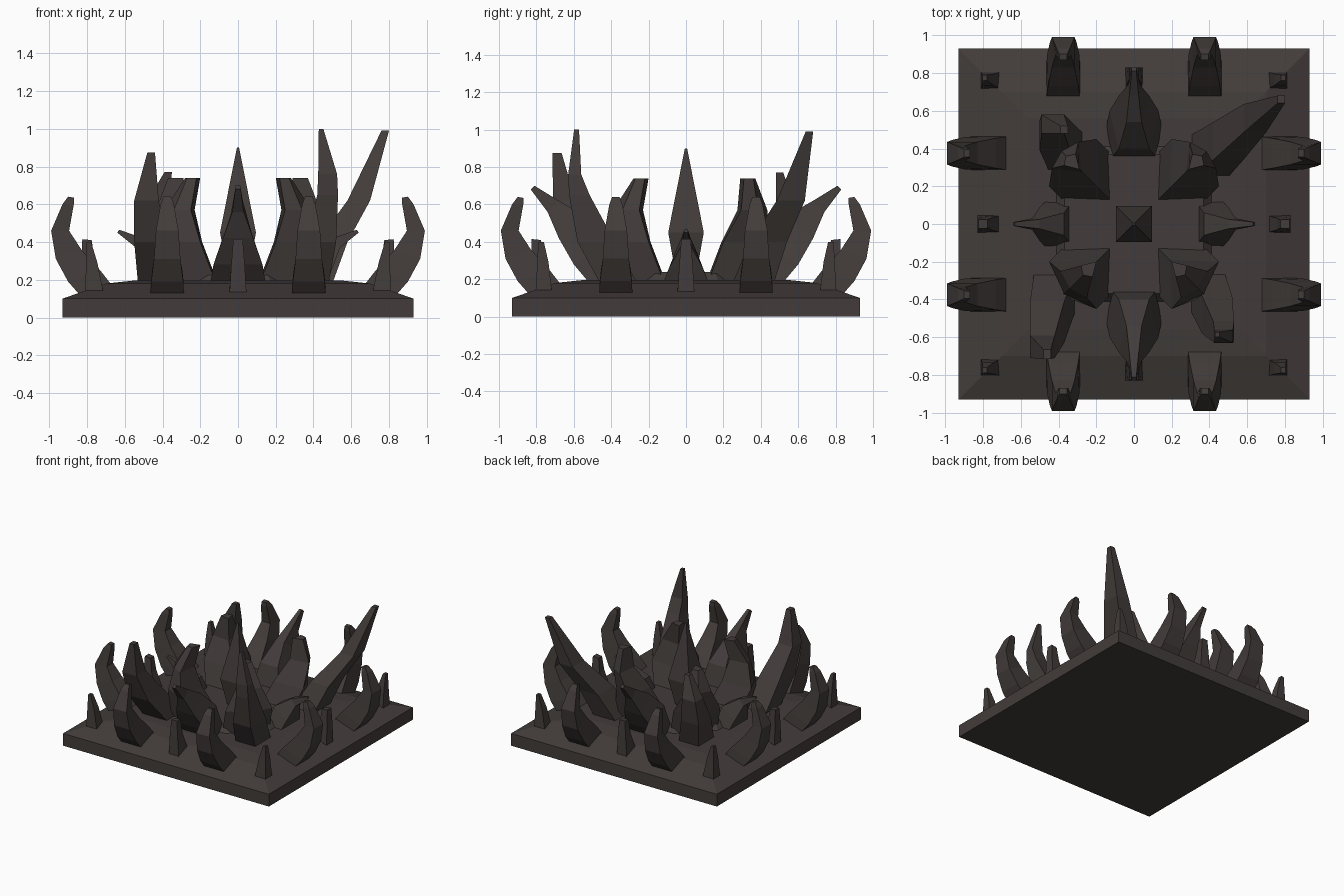
import bpy, bmesh
from math import cos, sin, pi

if "Cube" in bpy.data.objects:
    bpy.data.objects.remove(bpy.data.objects["Cube"])

DARK = bpy.data.materials.new("charcoal")
DARK.diffuse_color = (0.055, 0.046, 0.043, 1)
DARK.use_nodes = True
DARK.node_tree.nodes["Principled BSDF"].inputs["Base Color"].default_value = DARK.diffuse_color


def loft(name, rings):
    """Skin a stack of equal-sided rings and cap both ends."""
    bm = bmesh.new()
    loops = [[bm.verts.new(p) for p in r] for r in rings]
    n = len(loops[0])
    for a, b in zip(loops, loops[1:]):
        for i in range(n):
            j = (i + 1) % n
            bm.faces.new((a[i], a[j], b[j], b[i]))
    bm.faces.new(loops[0][::-1])
    bm.faces.new(loops[-1])
    bmesh.ops.recalc_face_normals(bm, faces=bm.faces)
    me = bpy.data.meshes.new(name)
    bm.to_mesh(me)
    bm.free()
    me.materials.append(DARK)
    ob = bpy.data.objects.new(name, me)
    bpy.context.collection.objects.link(ob)
    return ob


def box(x, y, z, hx, hy):
    return [(x - hx, y - hy, z), (x + hx, y - hy, z), (x + hx, y + hy, z), (x - hx, y + hy, z)]


def box_loft(name, rows):
    return loft(name, [box(*r) for r in rows])


def claw(name, rows, ang, shift=0.0):
    """Rows: inner (r, z), outer (r, z), inner half width, outer half width."""
    c, s = cos(ang), sin(ang)
    rings = []
    for ri, zi, ro, zo, wi, wo in rows:
        local = [(ri, -wi, zi), (ro, -wo, zo), (ro, wo, zo), (ri, wi, zi)]
        rings.append([(r * c - (w + shift) * s, r * s + (w + shift) * c, z) for r, w, z in local])
    return loft(name, rings)


# Square slab with sloped top
box_loft("base_slab", [(0, 0, 0, .93, .93), (0, 0, .1, .93, .93),
                       (0, 0, .18, .7, .7), (0, 0, .195, .56, .56)])

# Octagonal floor plate in the middle
def octagon(r, z):
    return [(r * cos(pi / 8 + i * pi / 4), r * sin(pi / 8 + i * pi / 4), z) for i in range(8)]
loft("floor_plate", [octagon(.47, .17), octagon(.40, .24)])

# Central spire
box_loft("central_spire", [(0, 0, .2, .05, .05), (0, 0, .45, .095, .095), (0, 0, .9, .006, .006)])

# Inner diagonal claws
def kite(a, b, c, d, z, sx, sy, dx=0, dy=0):
    return [(sx * (x + dx), sy * (y + dy), z) for x, y in ((a, a), (b, c), (d, d), (c, b))]
for sx in (-1, 1):
    for sy in (-1, 1):
        k = .09 if sy > 0 else 0
        loft("inner_claw", [kite(.11, .37, .12, .38, .19, sx, sy),
                            kite(.19, .45, .2, .37, .4, sx, sy),
                            kite(.23, .39, .25, .34, .57, sx, sy, k / 2, k / 2),
                            kite(.20, .28, .22, .27, .74, sx, sy, k, k)])

# Four uneven tall corner horns
box_loft("horn_front_left", [(-.42, -.36, .18, .11, .10), (-.46, -.52, .4, .09, .11),
                             (-.485, -.65, .62, .065, .06), (-.46, -.69, .875, .02, .025)])
box_loft("horn_front_right", [(.39, -.36, .18, .09, .10), (.44, -.48, .4, .08, .10),
                              (.475, -.57, .65, .055, .055), (.475, -.595, .76, .05, .035),
                              (.44, -.585, 1.0, .012, .013)])
box_loft("horn_back_right", [(.40, .36, .18, .10, .11), (.50, .44, .4, .08, .10),
                             (.64, .56, .62, .06, .075), (.78, .66, .99, .02, .02)])
box_loft("horn_back_left", [(-.36, .38, .18, .09, .10), (-.42, .47, .4, .08, .08),
                            (-.43, .53, .6, .06, .05), (-.37, .50, .77, .02, .02)])

# Long front/back spikes and short side spikes
LONG = [(.36, .24, .5, .16, .11, .15), (.40, .40, .60, .28, .08, .13),
        (.54, .54, .68, .42, .04, .08), (.68, .62, .74, .56, .025, .03),
        (.81, .70, .83, .68, .012, .015)]
SHORT = [(.34, .22, .46, .16, .10, .13), (.37, .34, .50, .26, .06, .09),
         (.50, .42, .54, .37, .025, .03), (.63, .465, .64, .45, .01, .01)]
for i in range(4):
    claw("long_spike" if i % 2 else "side_spike", LONG if i % 2 else SHORT, i * pi / 2)

# Eight curved rim claws and the small teeth at mid-edges and corners
RIM = [(.66, .16, .83, .11, .09, .09), (.73, .25, .90, .19, .08, .085),
       (.83, .36, .965, .31, .06, .07), (.895, .46, .99, .46, .04, .06),
       (.87, .60, .93, .60, .025, .035), (.87, .635, .90, .64, .02, .02)]
TOOTH = [(.71, .15, .83, .13, .045, .045), (.76, .30, .83, .29, .03, .035),
         (.775, .41, .825, .415, .022, .025)]
for i in range(4):
    a = i * pi / 2
    for s in (-.375, .375):
        claw("rim_claw", RIM, a, s)
    claw("edge_tooth", TOOTH, a)
for sx in (-1, 1):
    for sy in (-1, 1):
        box_loft("corner_tooth", [(sx * .76, sy * .76, .12, .05, .045),
                                  (sx * .775, sy * .765, .29, .03, .03),
                                  (sx * .79, sy * .775, .40, .012, .015)])
